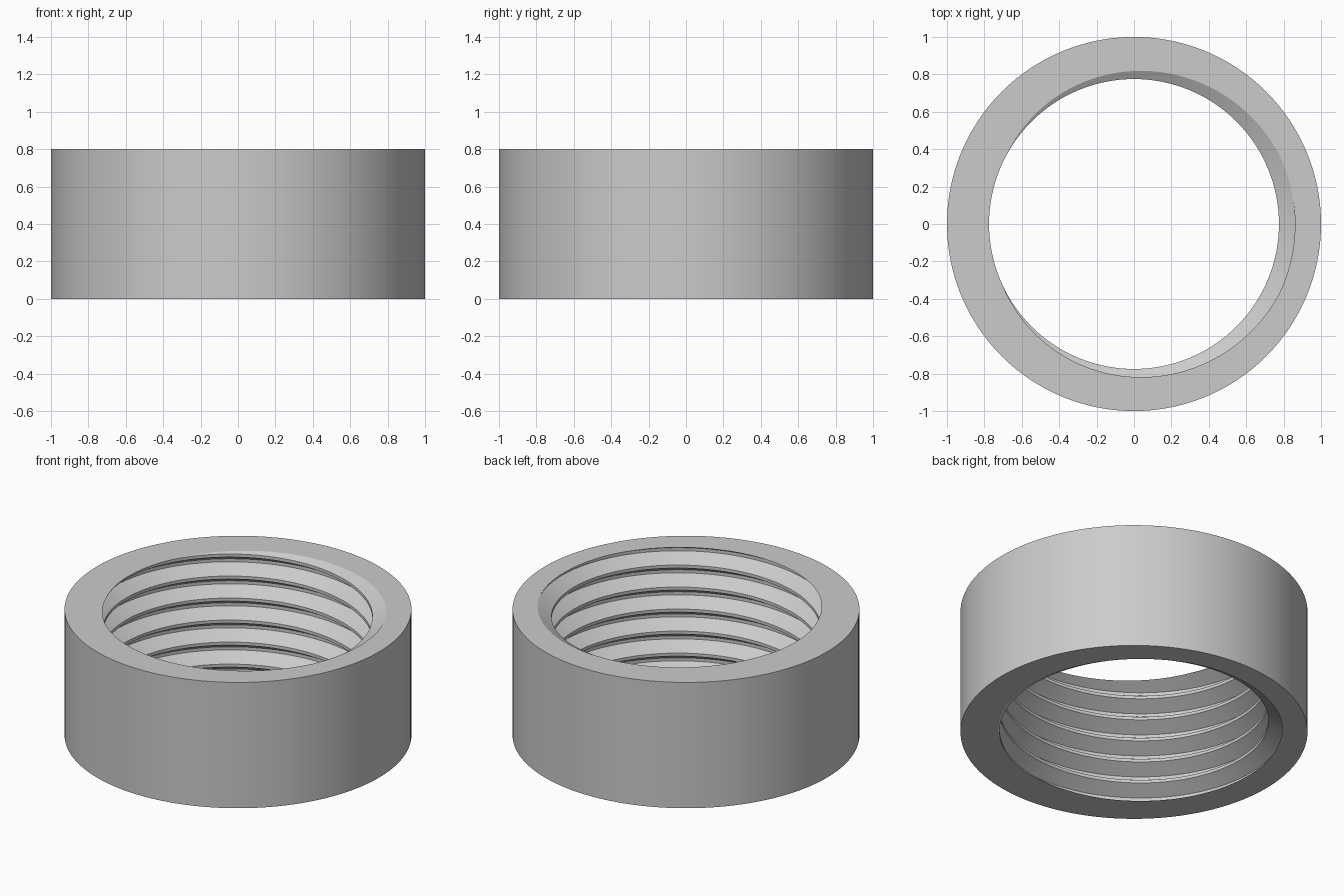
import bpy
import bmesh
import math
from mathutils import Vector

cube = bpy.data.objects.get("Cube")
if cube:
    bpy.data.objects.remove(cube, do_unlink=True)

HEIGHT = 0.8
OUTER = 1.0
CREST, ROOT = 0.775, 0.861   # thread radii
PITCH = 0.14
STEPS = 128                  # segments per turn

# Thread profile over one pitch: (radius, height as a share of the pitch)
PROFILE = [(CREST, -0.07), (CREST, 0.07), (ROOT, 0.43), (ROOT, 0.57)]

grey = bpy.data.materials.new("plain grey")
grey.use_nodes = True
colour = (0.6, 0.6, 0.6, 1)
grey.diffuse_color = colour
grey.node_tree.nodes["Principled BSDF"].inputs["Base Color"].default_value = colour


def polar(radius, angle, z):
    return Vector((radius * math.cos(angle), radius * math.sin(angle), z))


bm = bmesh.new()

# Right-handed helical thread, running past both ends of the ring
rows = []
for i in range(-8 * STEPS, 3 * STEPS):
    turn = i / STEPS
    base = HEIGHT + PITCH * (turn - 0.5)
    rows.append([bm.verts.new(polar(r, turn * math.tau, base + PITCH * h))
                 for r, h in PROFILE])
for i in range(len(rows) - STEPS - 1):
    a = rows[i] + [rows[i + STEPS][0]]
    b = rows[i + 1] + [rows[i + 1 + STEPS][0]]
    for j in range(len(PROFILE)):
        bm.faces.new((a[j], a[j + 1], b[j + 1], b[j]))

# Trim the thread flush with both end faces
for z, up in ((0, -1), (HEIGHT, 1)):
    bmesh.ops.bisect_plane(bm, geom=bm.verts[:] + bm.edges[:] + bm.faces[:],
                           dist=1e-6, plane_co=(0, 0, z),
                           plane_no=(0, 0, up), clear_outer=True)
bmesh.ops.delete(bm, geom=[v for v in bm.verts if not v.link_faces], context='VERTS')

# Outer wall
low, high = [[bm.verts.new(polar(OUTER, math.tau * k / STEPS, z))
              for k in range(STEPS)] for z in (0, HEIGHT)]
for k in range(STEPS):
    n = (k + 1) % STEPS
    bm.faces.new((low[k], low[n], high[n], high[k]))

# Flat end faces between the outer wall and the cut thread
for z in (0, HEIGHT):
    rim = [e for e in bm.edges if e.is_boundary
           and all(abs(v.co.z - z) < 1e-4 for v in e.verts)]
    bmesh.ops.triangle_fill(bm, use_beauty=True, edges=rim, normal=(0, 0, 1))

bmesh.ops.recalc_face_normals(bm, faces=bm.faces[:])
mesh = bpy.data.meshes.new("threaded_ring")
bm.to_mesh(mesh)
bm.free()
mesh.materials.append(grey)

ring = bpy.data.objects.new("threaded_ring", mesh)
bpy.context.collection.objects.link(ring)
bpy.ops.object.select_all(action='DESELECT')
ring.select_set(True)
bpy.context.view_layer.objects.active = ring
bpy.ops.object.shade_smooth_by_angle(angle=math.radians(25))
